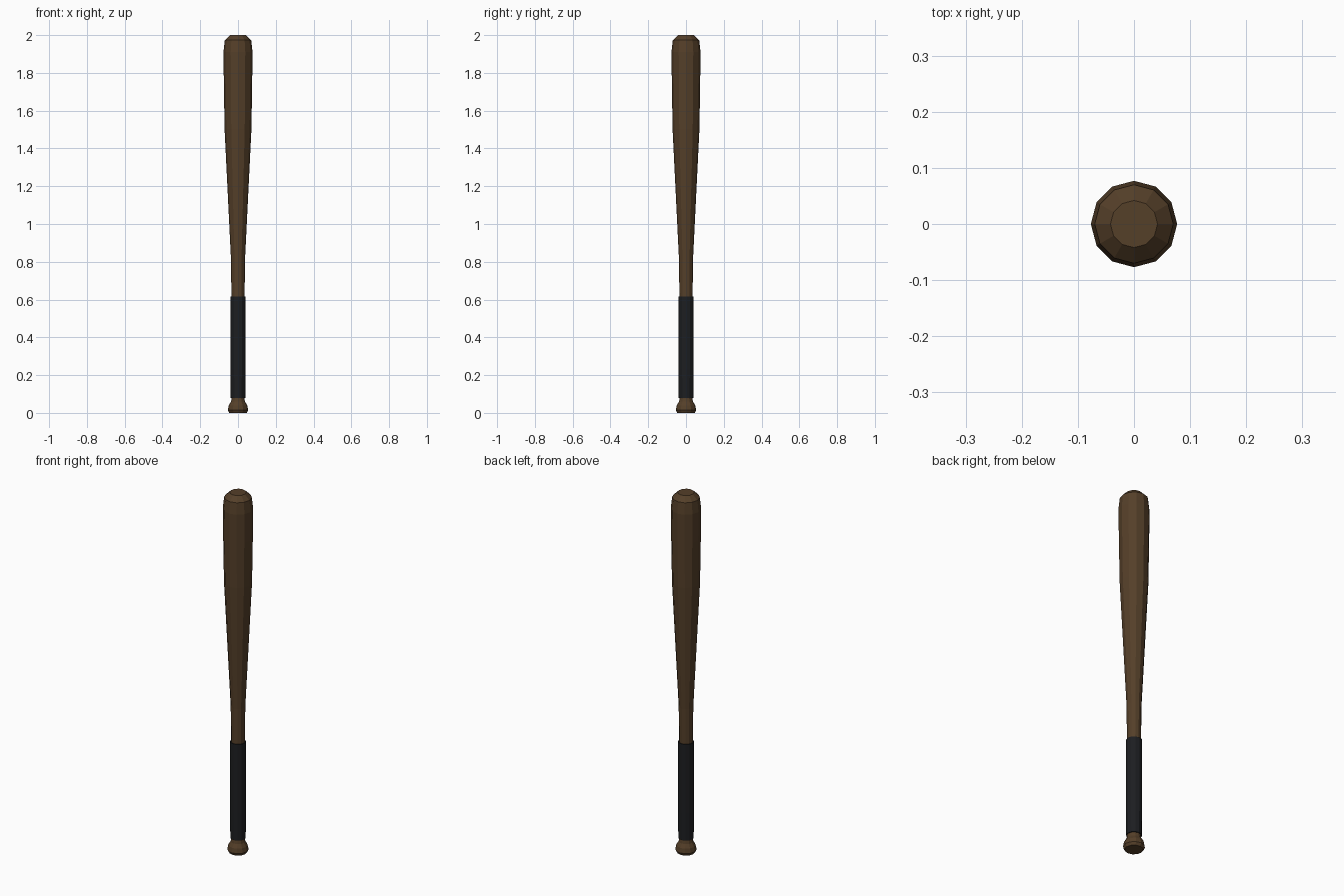
import bpy, bmesh
from math import cos, sin, pi

if "Cube" in bpy.data.objects:
    bpy.data.objects.remove(bpy.data.objects["Cube"])

SIDES = 12

def material(name, rgb):
    m = bpy.data.materials.new(name)
    m.diffuse_color = (*rgb, 1)
    m.use_nodes = True
    m.node_tree.nodes["Principled BSDF"].inputs["Base Color"].default_value = m.diffuse_color
    return m

def lathe(name, profile, mat):
    """Turn a (radius, height) profile into a capped, flat-faced solid."""
    bm = bmesh.new()
    rings = [[bm.verts.new((r * cos(2 * pi * i / SIDES), r * sin(2 * pi * i / SIDES), z))
              for i in range(SIDES)] for r, z in profile]
    for a, b in zip(rings, rings[1:]):
        for i in range(SIDES):
            j = (i + 1) % SIDES
            bm.faces.new((a[i], a[j], b[j], b[i]))
    bm.faces.new(rings[0][::-1])
    bm.faces.new(rings[-1])
    me = bpy.data.meshes.new(name)
    bm.to_mesh(me)
    bm.free()
    me.materials.append(mat)
    ob = bpy.data.objects.new(name, me)
    bpy.context.collection.objects.link(ob)
    return ob

wood = material("dark_wood", (0.09, 0.05, 0.022))
black = material("black_grip", (0.012, 0.013, 0.015))

# Wooden body: knob, handle, taper, barrel and rounded tip
lathe("bat_body", [
    (0.046, 0.0), (0.054, 0.015), (0.049, 0.04), (0.037, 0.06), (0.034, 0.075),
    (0.035, 0.62), (0.037, 0.81), (0.071, 1.50), (0.075, 1.75), (0.077, 1.91),
    (0.070, 1.973), (0.042, 2.0)], wood)

# Wrapped grip sleeve around the handle
lathe("grip_wrap", [(0.039, 0.08), (0.040, 0.23), (0.040, 0.615)], black)
